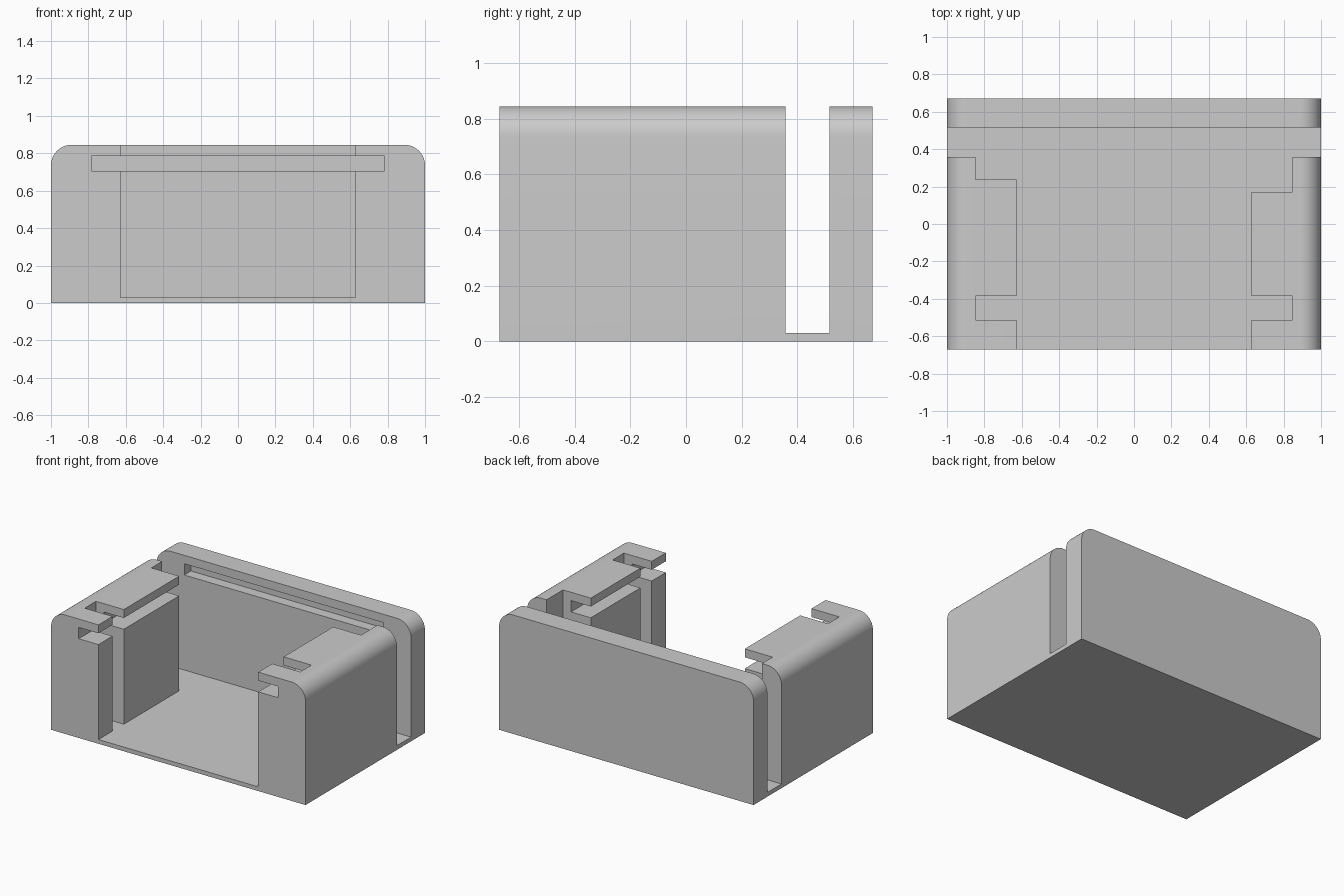
import bpy
import math

if "Cube" in bpy.data.objects:
    bpy.data.objects.remove(bpy.data.objects["Cube"])

WIDTH, DEPTH, HEIGHT, RADIUS = 1.0, 0.67, 0.845, 0.11   # half width, half depth
FLOOR = 0.03

grey = bpy.data.materials.new("plain grey")
grey.use_nodes = True
grey.diffuse_color = (0.6, 0.6, 0.6, 1)
grey.node_tree.nodes["Principled BSDF"].inputs["Base Color"].default_value = (0.6, 0.6, 0.6, 1)


def extrude_profile(name, points, y0, y1):
    """Solid from an x-z outline, extruded along y."""
    n = len(points)
    verts = [(x, y, z) for y in (y0, y1) for x, z in points]
    faces = [list(range(n)), list(range(2 * n - 1, n - 1, -1))]
    faces += [(i, i + n, (i + 1) % n + n, (i + 1) % n) for i in range(n)]
    mesh = bpy.data.meshes.new(name)
    mesh.from_pydata(verts, [], faces)
    mesh.materials.append(grey)
    obj = bpy.data.objects.new(name, mesh)
    bpy.context.collection.objects.link(obj)
    return obj


def cut(target, x, y, z):
    """Remove a box, given as ranges along each axis."""
    outline = [(x[0], z[0]), (x[1], z[0]), (x[1], z[1]), (x[0], z[1])]
    cutter = extrude_profile("cutter", outline, *y)
    cutter.hide_render = True
    mod = target.modifiers.new("cut", "BOOLEAN")
    mod.operation, mod.solver, mod.object = "DIFFERENCE", "EXACT", cutter
    bpy.context.view_layer.objects.active = target
    bpy.ops.object.modifier_apply(modifier=mod.name)
    bpy.data.objects.remove(cutter)


# Block with rounded upper corners
outline = [(-WIDTH, 0), (WIDTH, 0)]
for side, start in ((1, 0), (-1, 90)):
    for i in range(17):
        a = math.radians(start + 90 * i / 16)
        outline.append((side * (WIDTH - RADIUS) + RADIUS * math.cos(a),
                        HEIGHT - RADIUS + RADIUS * math.sin(a)))
body = extrude_profile("slotted_holder", outline, -DEPTH, DEPTH)

# Full-width gap in front of the back wall, and the main bay open to the front
OPEN = (FLOOR, 1.2)
cut(body, (-1.2, 1.2), (0.357, 0.515), OPEN)
cut(body, (-0.628, 0.628), (-0.9, 0.45), OPEN)

# Vertical notches in the side blocks; the rear pair run into the gap
for side, rear_start in ((-1, 0.237), (1, 0.172)):
    x = sorted((side * 0.5, side * 0.847))
    cut(body, x, (-0.512, -0.385), OPEN)
    cut(body, x, (rear_start, 0.45), OPEN)

# Horizontal slide groove, ending as a recess in the back wall
cut(body, (-0.783, 0.783), (-0.9, 0.59), (0.705, 0.785))

# Smooth corners, crisp edges
bpy.ops.object.select_all(action="DESELECT")
body.select_set(True)
bpy.context.view_layer.objects.active = body
bpy.ops.object.shade_smooth_by_angle(angle=math.radians(30))
